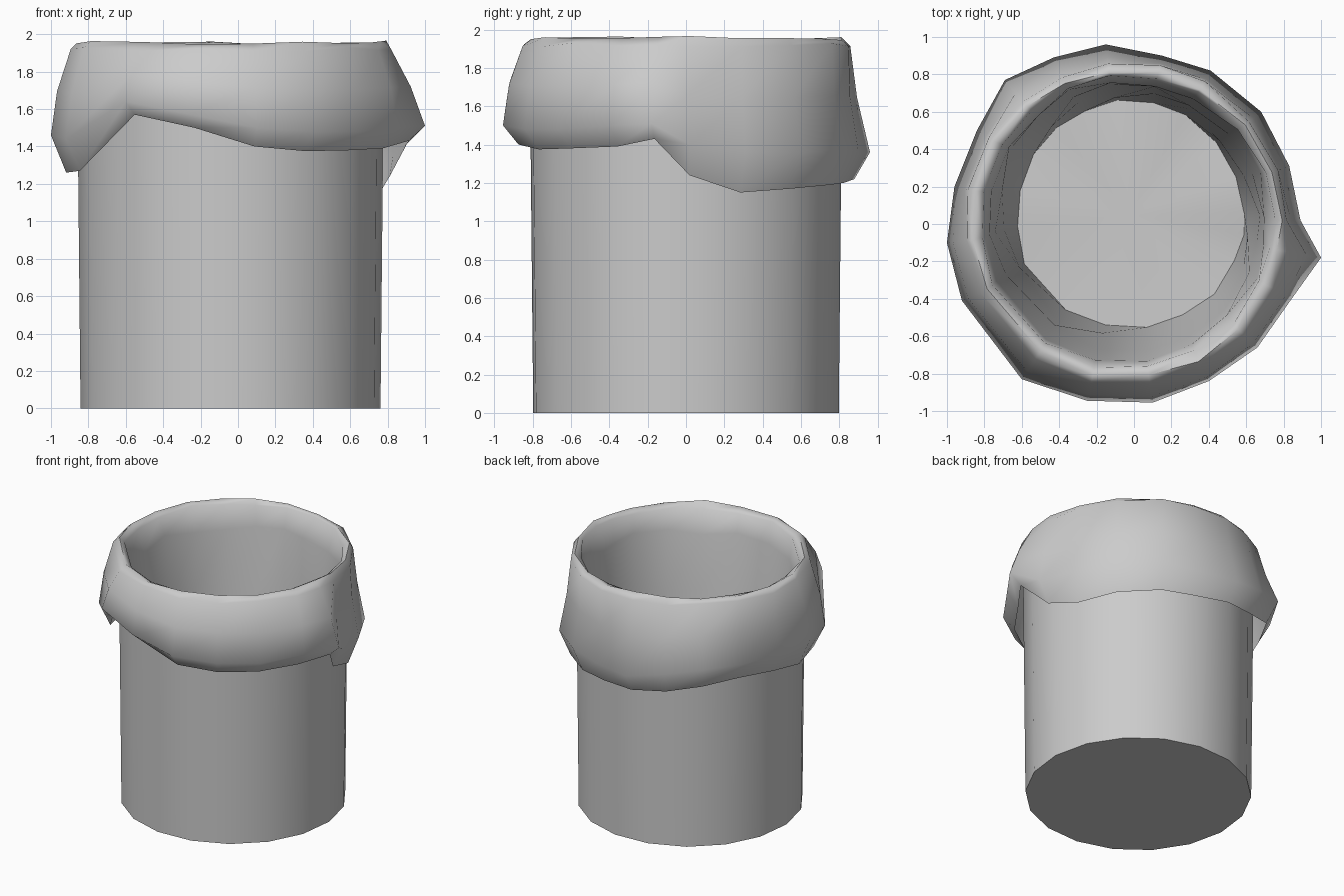
import bpy, bmesh, math, random

if "Cube" in bpy.data.objects:
    bpy.data.objects.remove(bpy.data.objects["Cube"])
random.seed(4)


def loft(name, rings, cap_last=False, cap_first=False):
    """Skin a list of closed rings with quads, optionally closing the ends with fans."""
    bm = bmesh.new()
    loops = [[bm.verts.new(p) for p in ring] for ring in rings]
    n = len(loops[0])
    for a, b in zip(loops, loops[1:]):
        for i in range(n):
            j = (i + 1) % n
            bm.faces.new((a[i], a[j], b[j], b[i]))
    for wanted, loop in ((cap_first, loops[0]), (cap_last, loops[-1])):
        if wanted:
            face = bm.faces.new(loop)
            bmesh.ops.poke(bm, faces=[face])
    bmesh.ops.recalc_face_normals(bm, faces=bm.faces)
    mesh = bpy.data.meshes.new(name)
    bm.to_mesh(mesh)
    bm.free()
    obj = bpy.data.objects.new(name, mesh)
    bpy.context.collection.objects.link(obj)
    bpy.ops.object.select_all(action='DESELECT')
    obj.select_set(True)
    bpy.context.view_layer.objects.active = obj
    return obj


CX = -0.04  # the can sits slightly left of centre


# Can: 18-sided open tub with a closed base
def can_ring(r, z):
    return [(CX + r * math.cos(math.radians(3 + 20 * k)),
             r * math.sin(math.radians(3 + 20 * k)), z) for k in range(18)]


can = loft("bin_body", [can_ring(0.803, 0), can_ring(0.822, 1.92)], cap_first=True)
bpy.ops.object.shade_smooth_by_angle(angle=math.radians(40))

# Bag cuff: widest outline (x, y), its height, and the hem height below it
CUFF = [
    (0.89, 0.02, 1.40, 1.24), (0.83, 0.31, 1.36, 1.15), (0.68, 0.60, 1.36, 1.17),
    (0.41, 0.82, 1.38, 1.19), (0.15, 0.90, 1.36, 1.20), (-0.15, 0.96, 1.36, 1.22),
    (-0.43, 0.89, 1.42, 1.25), (-0.69, 0.77, 1.48, 1.31), (-0.84, 0.50, 1.46, 1.32),
    (-0.96, 0.20, 1.46, 1.30), (-1.00, -0.10, 1.46, 1.26), (-0.92, -0.41, 1.44, 1.27),
    (-0.60, -0.83, 1.64, 1.57), (-0.25, -0.945, 1.57, 1.50), (0.10, -0.955, 1.50, 1.40),
    (0.40, -0.84, 1.48, 1.375), (0.66, -0.66, 1.48, 1.38), (0.85, -0.39, 1.50, 1.39),
    (1.00, -0.18, 1.51, 1.43),
]
angles = [math.atan2(y, x - CX) for x, y, _, _ in CUFF]


def round_ring(r, z, cx=CX, cy=0.0, jr=0.0, jz=0.0):
    """Roughly circular ring lined up with the cuff points, with some crumple."""
    ring = []
    for a in angles:
        rr = r + random.uniform(-jr, jr)
        ring.append((cx + rr * math.cos(a), cy + rr * math.sin(a),
                     z + random.uniform(-jz, jz)))
    return ring


hem, bulge, middle = [], [], []
for (x, y, zb, zh), a in zip(CUFF, angles):
    d = math.hypot(x - CX, y)
    c, s = math.cos(a), math.sin(a)
    h = max(0.84, d * 0.915)
    # the back of the cuff hangs straighter than the front
    m = 0.5 * (d + 0.87) + (0.015 if y < 0 else -0.02)
    hem.append((CX + h * c, h * s, zh))
    bulge.append((x, y, zb))
    middle.append((CX + m * c, m * s, 0.5 * (zb + 1.93)))

# Bag: hem, cuff, rolled rim, then the liner narrowing to its floor
bag = loft("bag_liner", [
    hem, bulge, middle,
    round_ring(0.862, 1.92, jr=0.010, jz=0.012),
    round_ring(0.825, 1.957, jr=0.010, jz=0.013),
    round_ring(0.785, 1.93, cy=0.01, jr=0.012, jz=0.012),
    round_ring(0.75, 1.76, cy=0.02, jr=0.02, jz=0.03),
    round_ring(0.70, 1.30, cy=0.03, jr=0.022, jz=0.05),
    round_ring(0.655, 0.70, cx=-0.03, cy=0.04, jr=0.022, jz=0.05),
    round_ring(0.61, 0.12, cx=-0.02, cy=0.05, jr=0.015, jz=0.02),
], cap_last=True)
bpy.ops.object.shade_smooth_by_angle(angle=math.radians(75))
